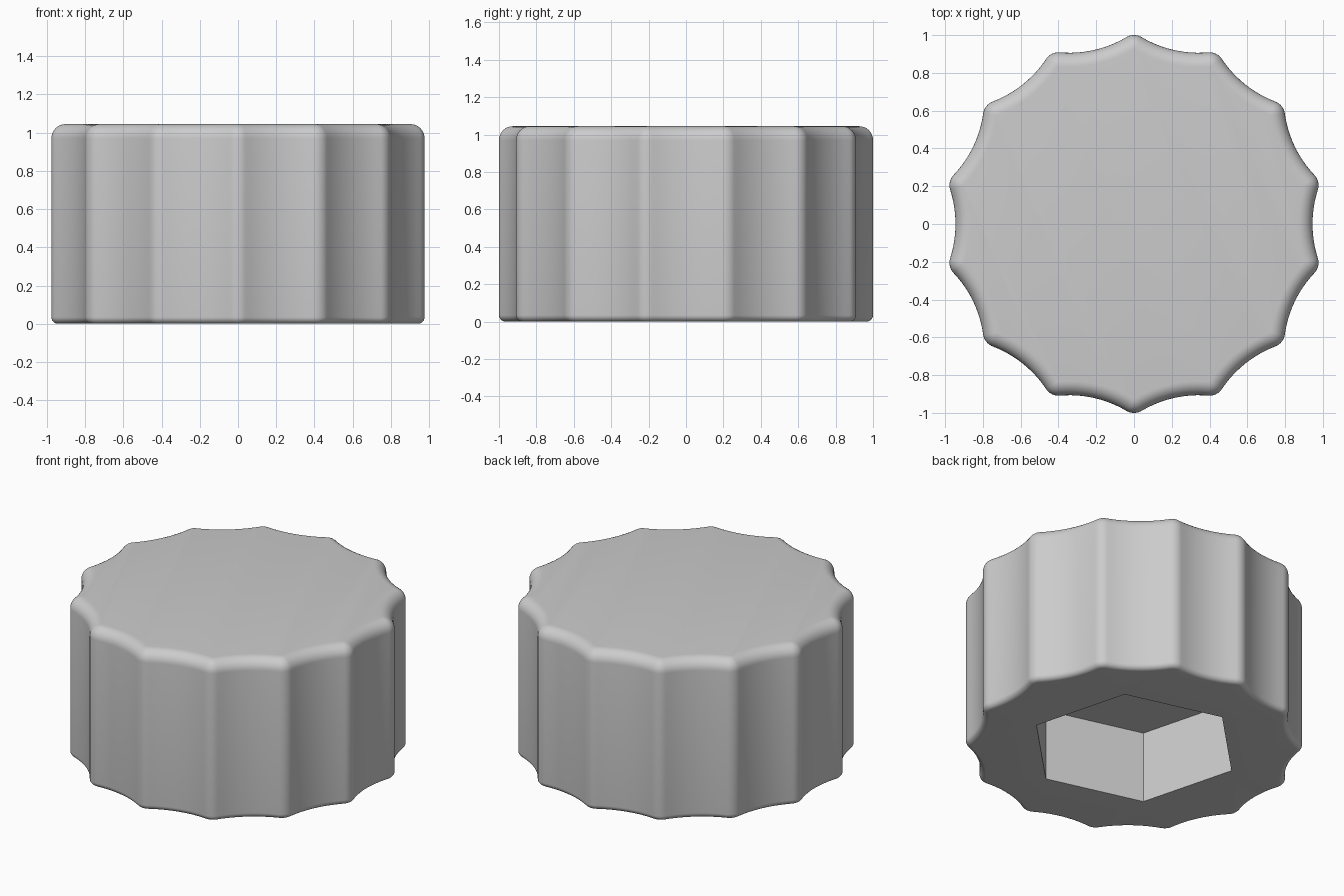
import bpy, bmesh, math
from mathutils import Vector

LOBES = 14
HEIGHT = 1.045
PEAK_R, PEAK_C = 0.08, 0.92        # rounded ridge radius and centre distance
VALLEY_R, VALLEY_C = 0.594, 1.539  # scoop radius and centre distance
HEX_R, HEX_TURN, HEX_DEPTH = 0.64, math.radians(45), 0.47

if "Cube" in bpy.data.objects:
    bpy.data.objects.remove(bpy.data.objects["Cube"], do_unlink=True)

mat = bpy.data.materials.new("plain_grey")
mat.use_nodes = True
grey = (0.6, 0.6, 0.6, 1)
mat.diffuse_color = grey
mat.node_tree.nodes["Principled BSDF"].inputs["Base Color"].default_value = grey


def polar(radius, angle):
    return Vector((radius * math.cos(angle), radius * math.sin(angle)))


def outline(inset):
    """Scalloped outline, moved inward by inset along its normals."""
    half = math.pi / LOBES
    ridge, scoop = polar(PEAK_C, half), Vector((VALLEY_C, 0))
    to_ridge = ridge - scoop
    swing = math.pi - math.atan2(to_ridge.y, to_ridge.x)
    points = []
    for k in range(LOBES):
        turn = 2 * half * k
        rot = lambda p: polar(p.length, math.atan2(p.y, p.x) + turn)
        for i in range(12):     # scoop
            a = math.pi + swing * (1 - i / 6)
            a = 2 * math.pi - a
            p = scoop + polar(VALLEY_R + inset, math.pi + swing * (i / 6 - 1) * -1)
            points.append(rot(p))
        for i in range(8):      # ridge
            a = -swing + (i / 8) * 2 * (swing + half)
            points.append(rot(ridge + polar(PEAK_R - inset, a)))
    return points


# Side profile: small rounding below, larger rounding above
profile = []
for radius, base, sign in ((0.035, 0.0, 1), (0.075, HEIGHT, -1)):
    arc = [(radius * (1 - math.sin(t)), base + sign * radius * (1 - math.cos(t)))
           for t in (i * math.pi / 16 for i in range(9))]
    profile += arc if sign > 0 else arc[::-1]

bm = bmesh.new()


def ring(points, z):
    return [bm.verts.new((p.x, p.y, z)) for p in points]


def wall(low, high):
    n = len(low)
    for i in range(n):
        j = (i + 1) % n
        bm.faces.new((low[i], low[j], high[j], high[i]))


def loop_edges(loop):
    return [bm.edges.get((v, loop[i - 1])) for i, v in enumerate(loop)]


# Knob body and top
rings = [ring(outline(inset), z) for inset, z in profile]
for low, high in zip(rings, rings[1:]):
    wall(low, high)
bm.faces.new(rings[-1])

# Hexagonal pocket in the underside
hexagon = [polar(HEX_R, HEX_TURN + k * math.pi / 3) for k in range(6)]
mouth, floor = ring(hexagon, 0), ring(hexagon, HEX_DEPTH)
wall(mouth, floor)
bm.faces.new(floor)
bmesh.ops.triangle_fill(bm, edges=loop_edges(rings[0]) + loop_edges(mouth),
                        use_beauty=True, normal=(0, 0, -1))
bmesh.ops.recalc_face_normals(bm, faces=bm.faces)

mesh = bpy.data.meshes.new("knob_body")
bm.to_mesh(mesh)
bm.free()
mesh.materials.append(mat)
knob = bpy.data.objects.new("knob_body", mesh)
bpy.context.collection.objects.link(knob)
bpy.context.view_layer.objects.active = knob
knob.select_set(True)
bpy.ops.object.shade_smooth_by_angle(angle=math.radians(35))
